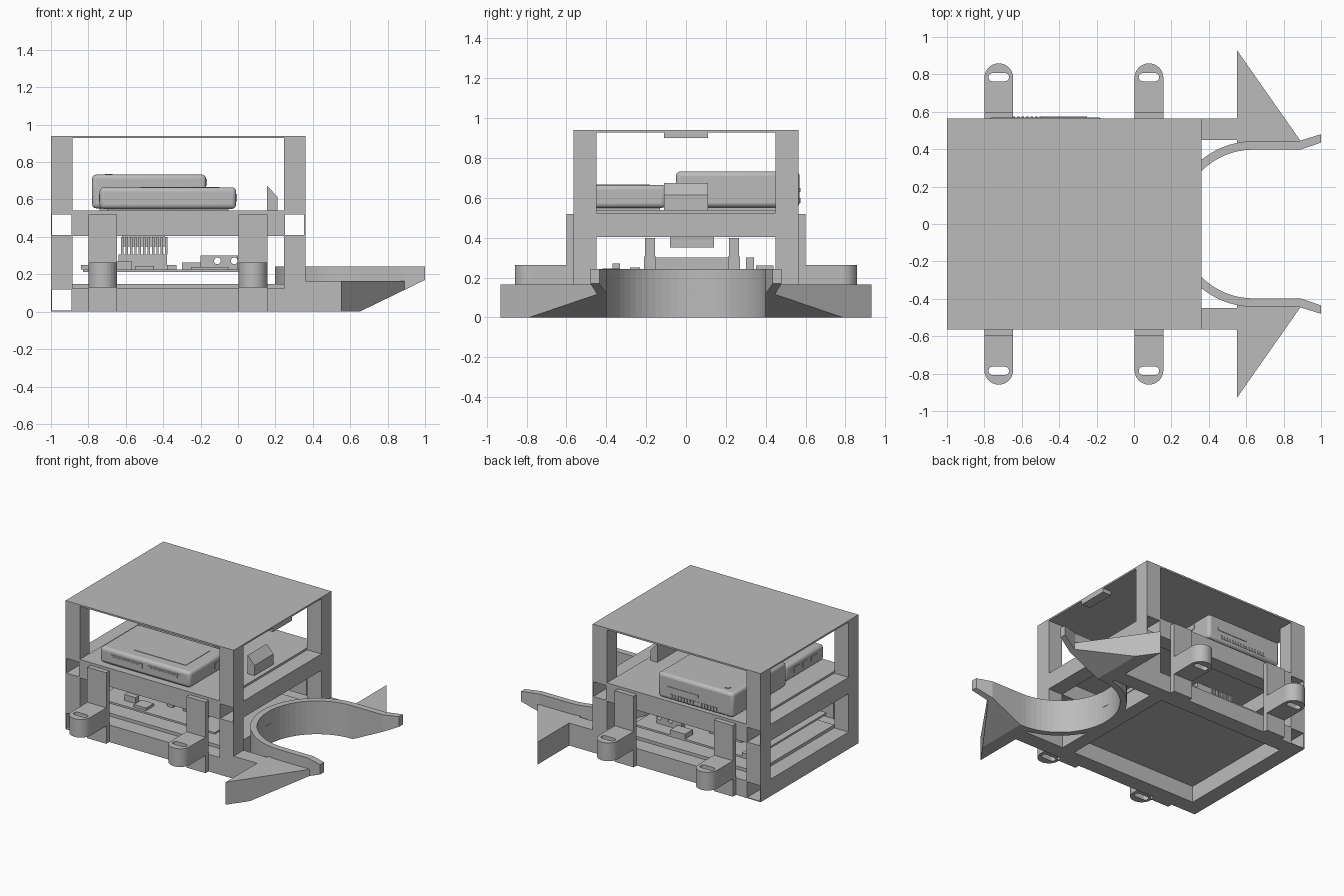
import bpy, bmesh, math
from mathutils import Vector

if "Cube" in bpy.data.objects:
    bpy.data.objects.remove(bpy.data.objects["Cube"], do_unlink=True)

grey = bpy.data.materials.new("neutral_grey")
grey.use_nodes = True
grey.diffuse_color = (0.5, 0.5, 0.5, 1)
grey.node_tree.nodes["Principled BSDF"].inputs["Base Color"].default_value = (0.5, 0.5, 0.5, 1)


def finish(name, bm):
    bmesh.ops.recalc_face_normals(bm, faces=bm.faces[:])
    me = bpy.data.meshes.new(name)
    bm.to_mesh(me)
    bm.free()
    me.materials.append(grey)
    ob = bpy.data.objects.new(name, me)
    bpy.context.collection.objects.link(ob)
    return ob


def prism(name, pts, lo, hi, axis="z", slope=False):
    """Extrude a flat outline: (x, y) along z, or (x, z) along y."""
    bm = bmesh.new()
    place = (lambda p, d: (p[0], p[1], d)) if axis == "z" else (lambda p, d: (p[0], d, p[1]))
    face = bm.faces.new([bm.verts.new(place(p, lo)) for p in pts])
    ext = bmesh.ops.extrude_face_region(bm, geom=[face])
    shift = Vector(place((0, 0), hi - lo))
    bmesh.ops.translate(bm, vec=shift, verts=[v for v in ext["geom"] if isinstance(v, bmesh.types.BMVert)])
    if slope:  # sloping underside of the nose
        bmesh.ops.bisect_plane(bm, geom=bm.verts[:] + bm.edges[:] + bm.faces[:],
                               plane_co=(0.65, 0, 0), plane_no=(0.17, 0, -0.35), clear_outer=True)
        bmesh.ops.holes_fill(bm, edges=[e for e in bm.edges if e.is_boundary], sides=0)
    return finish(name, bm)


def box(name, x, y, z, bevel=0.0):
    ob = prism(name, [(x[0], y[0]), (x[1], y[0]), (x[1], y[1]), (x[0], y[1])], z[0], z[1])
    if bevel:
        mod = ob.modifiers.new("soft_edges", "BEVEL")
        mod.width, mod.segments = bevel, 3
        bpy.context.view_layer.objects.active = ob
        bpy.ops.object.select_all(action="DESELECT")
        ob.select_set(True)
        bpy.ops.object.shade_smooth_by_angle(angle=math.radians(30))
    return ob


def cut(ob, cutter):
    mod = ob.modifiers.new("cut", "BOOLEAN")
    mod.operation, mod.object, mod.solver = "DIFFERENCE", cutter, "EXACT"
    bpy.context.view_layer.objects.active = ob
    bpy.ops.object.modifier_apply(modifier=mod.name)
    bpy.data.objects.remove(cutter, do_unlink=True)


def arc(cx, cy, r, a0, a1, n):
    steps = [math.radians(a0 + (a1 - a0) * i / n) for i in range(n + 1)]
    return [(cx + r * math.cos(a), cy + r * math.sin(a)) for a in steps]


def tube(name, x, z):
    """Square channel running front to back, open at both ends."""
    t = 0.006
    ob = box(name, x, (-0.565, 0.565), z)
    cut(ob, box("cutter", (x[0] + t, x[1] - t), (-1, 1), (z[0] + t, z[1] - t)))


LEFT, RIGHT = (-1, -0.885), (0.245, 0.36)
INNER = (-0.885, 0.245)
Y_IN, Y_OUT = 0.45, 0.565


def side(s, a, b):
    return tuple(sorted((s * a, s * b)))


# Frame: base, shelf, roof
tube("base_channel", LEFT, (0, 0.125))
tube("shelf_channel_rear", LEFT, (0.405, 0.525))
tube("shelf_channel_nose", RIGHT, (0.405, 0.525))
box("base_crossbar", (0.14, 0.24), (-Y_IN, Y_IN), (0, 0.12))
box("base_plate", INNER, (-Y_IN, Y_IN), (0.12, 0.148))
box("shelf_plate", INNER, (-Y_OUT, Y_OUT), (0.515, 0.54))
box("roof", (-1, 0.36), (-Y_OUT, Y_OUT), (0.928, 0.94))
box("roof_catch", (0.29, 0.36), (-0.11, 0.11), (0.9, 0.928))
prism("shelf_stop", [(0.155, 0.54), (0.21, 0.54), (0.21, 0.615), (0.155, 0.675)], -0.11, 0.11, "y")

for s, tag in ((-1, "front"), (1, "back")):
    y = side(s, Y_IN, Y_OUT)
    box("base_rail_" + tag, (-0.885, 0.36), y, (0, 0.125))
    box("shelf_rail_" + tag, INNER, y, (0.405, 0.518))
    for x, end in ((LEFT, "rear"), (RIGHT, "nose")):
        box(f"lower_post_{tag}_{end}", x, y, (0.12, 0.41))
        box(f"upper_post_{tag}_{end}", x, y, (0.52, 0.93))
    # Mounting brackets with slotted feet
    for x0 in (-0.8, 0.003):
        xc, r = x0 + 0.077, 0.077
        box("bracket_plate_" + tag, (x0, x0 + 2 * r), side(s, Y_OUT, 0.6), (0, 0.52))
        outline = [(xc + r, Y_OUT)] + arc(xc, 0.782, r, 0, 180, 20) + [(xc - r, Y_OUT)]
        foot = prism("bracket_foot_" + tag, [(px, s * py) for px, py in outline], 0.13, 0.263)
        slot = arc(xc + 0.033, s * 0.785, 0.022, -90, 90, 8) + arc(xc - 0.033, s * 0.785, 0.022, 90, 270, 8)
        cut(foot, prism("cutter", slot, 0, 0.5))
    # Nose arms and side flares
    box("nose_arm_" + tag, (0.36, 0.56), y, (0, 0.165))
    flare = [(0.55, 0.93), (0.55, 0.42), (0.89, 0.42), (0.89, 0.445)]
    prism("nose_flare_" + tag, [(px, s * py) for px, py in flare], 0, 0.165, slope=True)

# Curved cradle wall
inner = [(1, 0.435), (0.89, 0.398)] + arc(0.64, 0, 0.398, 90, 270, 32) + [(0.89, -0.398), (1, -0.435)]
outer = [(1, -0.48), (0.88, -0.443)] + arc(0.64, 0, 0.443, 270, 90, 32) + [(0.88, 0.443), (1, 0.48)]
prism("cradle_wall", inner + outer, 0, 0.243, slope=True)

# Circuit board with connectors
box("circuit_board", (-0.83, 0.12), (-0.44, 0.44), (0.212, 0.226))
for yc in (-0.18, 0.24):
    box("header_base", (-0.64, -0.38), (yc - 0.03, yc + 0.03), (0.226, 0.305))
    for i in range(11):
        xp = -0.625 + i * 0.0235
        box("header_pin", (xp, xp + 0.013), (yc - 0.025, yc + 0.025), (0.305, 0.4))
box("processor_block", (-0.62, -0.39), (-0.15, 0.21), (0.226, 0.3))
box("processor_cap", (-0.62, -0.39), (-0.08, 0.14), (0.35, 0.405))
socket = box("round_socket", (-0.2, 0), (0.3, 0.34), (0.226, 0.3))
for xc in (-0.11, -0.02):
    cut(socket, prism("cutter", arc(xc, 0.272, 0.018, 0, 345, 23), 0, 1, "y"))
box("chip_a", (-0.25, -0.05), (-0.28, -0.23), (0.226, 0.24))
box("chip_b", (-0.66, -0.57), (-0.37, -0.33), (0.226, 0.27))
box("chip_c", (-0.55, -0.45), (-0.42, -0.33), (0.226, 0.245))
box("chip_d", (-0.38, -0.33), (-0.28, -0.23), (0.226, 0.25))
box("chip_e", (-0.84, -0.76), (0.35, 0.44), (0.226, 0.25))
box("chip_f", (-0.3, -0.18), (0.35, 0.44), (0.226, 0.262))

# Slim device with card slots
box("slim_device_foot", (-0.7, -0.05), (-0.51, -0.13), (0.54, 0.56))
box("slim_device", (-0.74, -0.01), (-0.54, -0.1), (0.55, 0.665), 0.022)
box("slim_device_panel", (-0.52, -0.1), (-0.46, -0.18), (0.66, 0.668))
for x0 in (-0.655, -0.35):
    box("card_slot", (x0, x0 + 0.26), (-0.544, -0.53), (0.595, 0.63))
    box("card_slot_lip", (x0 + 0.02, x0 + 0.24), (-0.547, -0.53), (0.605, 0.62))
box("side_port", (-0.02, -0.006), (-0.26, -0.17), (0.59, 0.63))
for y0 in (-0.45, -0.35, -0.25):
    box("rear_port", (-0.744, -0.73), (y0, y0 + 0.06), (0.59, 0.63))

# Taller device with ports, grille and button
box("tall_device_foot", (-0.74, -0.21), (0, 0.52), (0.54, 0.56))
box("tall_device", (-0.78, -0.17), (-0.05, 0.57), (0.553, 0.733), 0.022)
prism("power_button", arc(-0.69, 0.5, 0.02, 0, 345, 23), 0.73, 0.737)
for i in range(16):
    xg = -0.65 + i * 0.024
    box("grille_slot", (xg, xg + 0.013), (0.56, 0.575), (0.575, 0.6))
box("grille_label", (-0.5, -0.25), (0.56, 0.574), (0.63, 0.65))
for y0, y1, z0, z1 in ((0.12, 0.26, 0.675, 0.71), (0.28, 0.42, 0.675, 0.71), (0.1, 0.19, 0.6, 0.64),
                       (0.21, 0.29, 0.59, 0.655), (0.32, 0.38, 0.615, 0.655), (0.32, 0.38, 0.575, 0.605),
                       (0.41, 0.46, 0.59, 0.63)):
    box("tall_device_port", (-0.18, -0.166), (y0, y1), (z0, z1))
